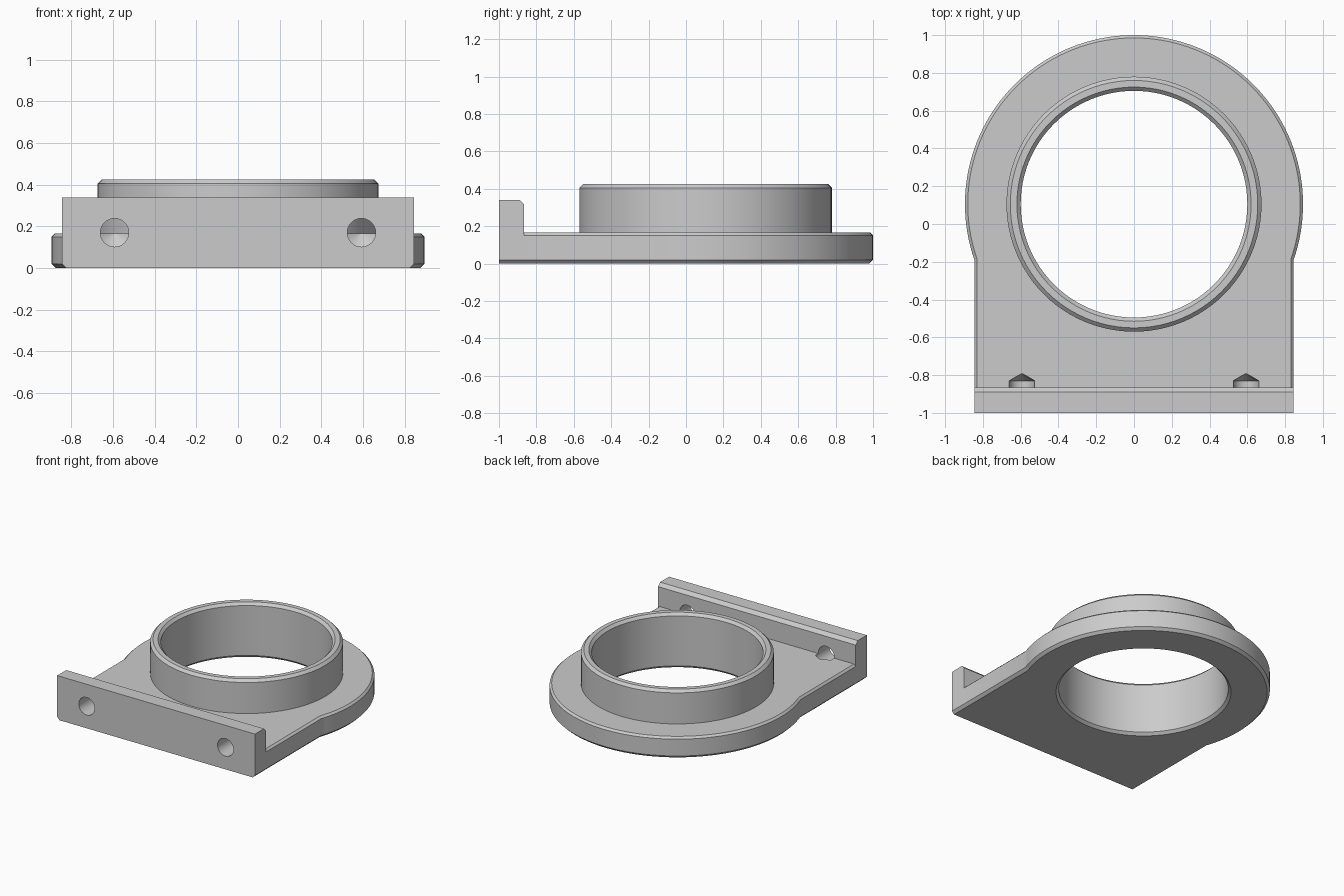
import bpy, bmesh, math
from mathutils import Matrix

cube = bpy.data.objects.get("Cube")
if cube:
    bpy.data.objects.remove(cube, do_unlink=True)

grey = bpy.data.materials.new("machined grey")
grey.use_nodes = True
COLOUR = (0.6, 0.6, 0.6, 1)
grey.diffuse_color = COLOUR
grey.node_tree.nodes["Principled BSDF"].inputs["Base Color"].default_value = COLOUR

CENTRE_Y, FLANGE_R, HALF_W = 0.105, 0.895, 0.845
WALL_BACK = -0.865


def loft(name, rings):
    """Closed solid through rings of equal point count, capped at both ends."""
    bm = bmesh.new()
    loops = [[bm.verts.new(p) for p in ring] for ring in rings]
    n = len(loops[0])
    for a, b in zip(loops, loops[1:]):
        for i in range(n):
            j = (i + 1) % n
            bm.faces.new((a[i], a[j], b[j], b[i]))
    bm.faces.new(loops[0][::-1])
    bm.faces.new(loops[-1])
    bmesh.ops.recalc_face_normals(bm, faces=bm.faces)
    mesh = bpy.data.meshes.new(name)
    bm.to_mesh(mesh)
    bm.free()
    mesh.materials.append(grey)
    obj = bpy.data.objects.new(name, mesh)
    bpy.context.collection.objects.link(obj)
    return obj


def turned(name, profile, segments, matrix):
    """Solid of revolution from (radius, height) pairs."""
    turn = [2 * math.pi * i / segments for i in range(segments)]
    return loft(name, [[matrix @ Matrix.Translation((r * math.cos(t), r * math.sin(t), h)).translation
                        for t in turn] for r, h in profile])


def combine(obj, other, operation):
    mod = obj.modifiers.new(operation, "BOOLEAN")
    mod.operation, mod.solver, mod.object = operation, "EXACT", other
    bpy.context.view_layer.objects.active = obj
    bpy.ops.object.modifier_apply(modifier=mod.name)


def outline(z, inset):
    """Round flange running into a straight-sided base."""
    r, w = FLANGE_R - inset, HALF_W - inset
    start = -math.acos(w / r)
    sweep = math.pi - 2 * start
    arc = [start + sweep * i / 90 for i in range(91)]
    return ([(-w, WALL_BACK, z), (w, WALL_BACK, z)]
            + [(r * math.cos(t), CENTRE_Y + r * math.sin(t), z) for t in arc])


# Flange plate with chamfered rims
plate = loft("flange_plate", [outline(z, d) for z, d in
                              ((0, 0.02), (0.02, 0), (0.15, 0), (0.165, 0.015))])

# Raised collar and through bore
axis = Matrix.Translation((0, CENTRE_Y, 0))
collar = turned("collar", [(0.675, 0.08), (0.675, 0.405), (0.655, 0.425)], 96, axis)
bore = turned("bore_cutter", [(0.64, -0.02), (0.62, 0), (0.6, 0.02), (0.6, 0.405),
                              (0.62, 0.425), (0.64, 0.445)], 96, axis)
combine(plate, collar, "UNION")
combine(plate, bore, "DIFFERENCE")

# Upright mounting wall along the front, chamfered on its top back edge
def wall_section(x, low):
    return [(x, -1, low), (x, WALL_BACK, low), (x, WALL_BACK, 0.315),
            (x, WALL_BACK - 0.025, 0.34), (x, -1, 0.34)]


inner = HALF_W - 0.02
wall = loft("mounting_wall", [wall_section(-HALF_W, 0.02), wall_section(-inner, 0),
                              wall_section(inner, 0), wall_section(HALF_W, 0.02)])
for v in wall.data.vertices:
    if v.co.z > 0.1:
        v.co.x = math.copysign(HALF_W, v.co.x) if abs(v.co.x) > inner + 0.01 else v.co.x

# Drilled screw holes with conical ends
cutters = [collar, bore]
for side in (-1, 1):
    drill_axis = Matrix.Translation((side * 0.593, 0, 0.17)) @ Matrix.Rotation(-math.pi / 2, 4, "X")
    drill = turned("drill_cutter", [(0.068, -1.1), (0.068, -0.83), (0.001, -0.79)], 32, drill_axis)
    combine(plate, drill, "DIFFERENCE")
    combine(wall, drill, "DIFFERENCE")
    cutters.append(drill)

for cutter in cutters:
    bpy.data.objects.remove(cutter, do_unlink=True)

# Smooth turned faces, keep chamfers crisp
bpy.ops.object.select_all(action="DESELECT")
for obj in (plate, wall):
    obj.select_set(True)
bpy.context.view_layer.objects.active = plate
bpy.ops.object.shade_smooth_by_angle(angle=math.radians(25))
